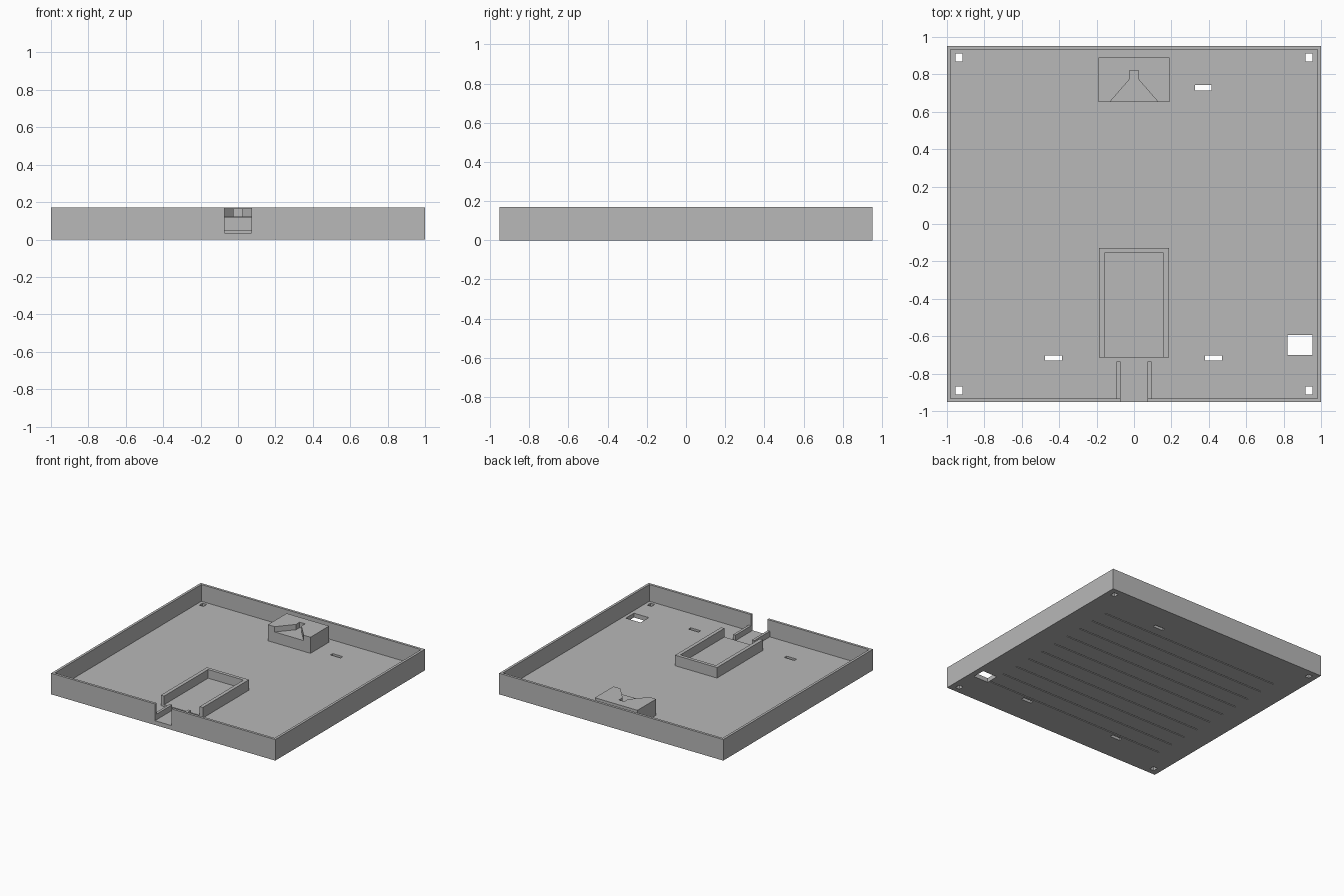
import bpy, bmesh

cube = bpy.data.objects.get("Cube")
if cube:
    bpy.data.objects.remove(cube, do_unlink=True)

grey = bpy.data.materials.new("plain_grey")
grey.use_nodes = True
COLOUR = (0.48, 0.48, 0.48, 1)
grey.diffuse_color = COLOUR
grey.node_tree.nodes["Principled BSDF"].inputs["Base Color"].default_value = COLOUR

HEIGHT, FLOOR, WALL = 0.17, 0.035, 0.02
DEPTH = 0.953


def prism(name, outline, z0, z1):
    """Extrude a flat outline from z0 to z1."""
    bm = bmesh.new()
    face = bm.faces.new([bm.verts.new((x, y, z0)) for x, y in outline])
    out = bmesh.ops.extrude_face_region(bm, geom=[face])
    for v in out["geom"]:
        if isinstance(v, bmesh.types.BMVert):
            v.co.z = z1
    bmesh.ops.recalc_face_normals(bm, faces=bm.faces)
    mesh = bpy.data.meshes.new(name)
    bm.to_mesh(mesh)
    bm.free()
    mesh.materials.append(grey)
    obj = bpy.data.objects.new(name, mesh)
    bpy.context.collection.objects.link(obj)
    return obj


def box(name, x0, x1, y0, y1, z0, z1):
    return prism(name, [(x0, y0), (x1, y0), (x1, y1), (x0, y1)], z0, z1)


def cut(obj, cutter):
    """Subtract the cutter, then discard it."""
    mod = obj.modifiers.new("cut", "BOOLEAN")
    mod.operation, mod.solver, mod.object = "DIFFERENCE", "EXACT", cutter
    cutter.hide_render = True
    bpy.context.view_layer.objects.active = obj
    bpy.ops.object.modifier_apply(modifier=mod.name)
    bpy.data.objects.remove(cutter, do_unlink=True)


# Open tray with a notch in the front wall
tray = box("tray", -1, 1, -DEPTH, DEPTH, 0, HEIGHT)
inner = DEPTH - WALL
cut(tray, box("cavity", -1 + WALL, 1 - WALL, -inner, inner, FLOOR, 1))
cut(tray, box("notch", -0.073, 0.073, -1, -0.9, FLOOR, 1))

# Floor openings: corner holes, slots and the large port (x, y, width, depth)
holes = [(sx * 0.935, sy * 0.89, 0.038, 0.042) for sx in (-1, 1) for sy in (-1, 1)]
holes += [(0.37, 0.728, 0.09, 0.028), (0.425, -0.717, 0.09, 0.028),
          (-0.43, -0.717, 0.09, 0.028), (0.888, -0.647, 0.132, 0.105)]
for x, y, w, d in holes:
    cut(tray, box("hole", x - w / 2, x + w / 2, y - d / 2, y + d / 2, -1, 0.1))

# Thin grooves across the underside
for i in range(10):
    y = 0.635 - i * 0.146
    cut(tray, box("groove", -0.81, 0.81, y - 0.004, y + 0.004, -1, 0.012))

# Three-sided enclosure with a slightly raised floor
enclosure = box("enclosure", -0.187, 0.187, -0.715, -0.128, FLOOR - 0.005, 0.12)
cut(enclosure, box("pocket", -0.158, 0.158, -1, -0.155, 0.05, 1))

# Short guide rails beside the notch
for name, side in (("right_rail", -1), ("left_rail", 1)):
    x0, x1 = sorted((side * 0.073, side * 0.094))
    box(name, x0, x1, -0.94, -0.735, FLOOR - 0.005, 0.08)

# Rear block with a funnel-shaped recess
block = box("funnel_block", -0.19, 0.19, 0.652, 0.89, FLOOR - 0.005, 0.165)
half = [(0.147, 0.632), (0.024, 0.773), (0.024, 0.82)]
funnel = half + [(-x, y) for x, y in reversed(half)]
cut(block, prism("funnel", funnel, 0.122, 1))
